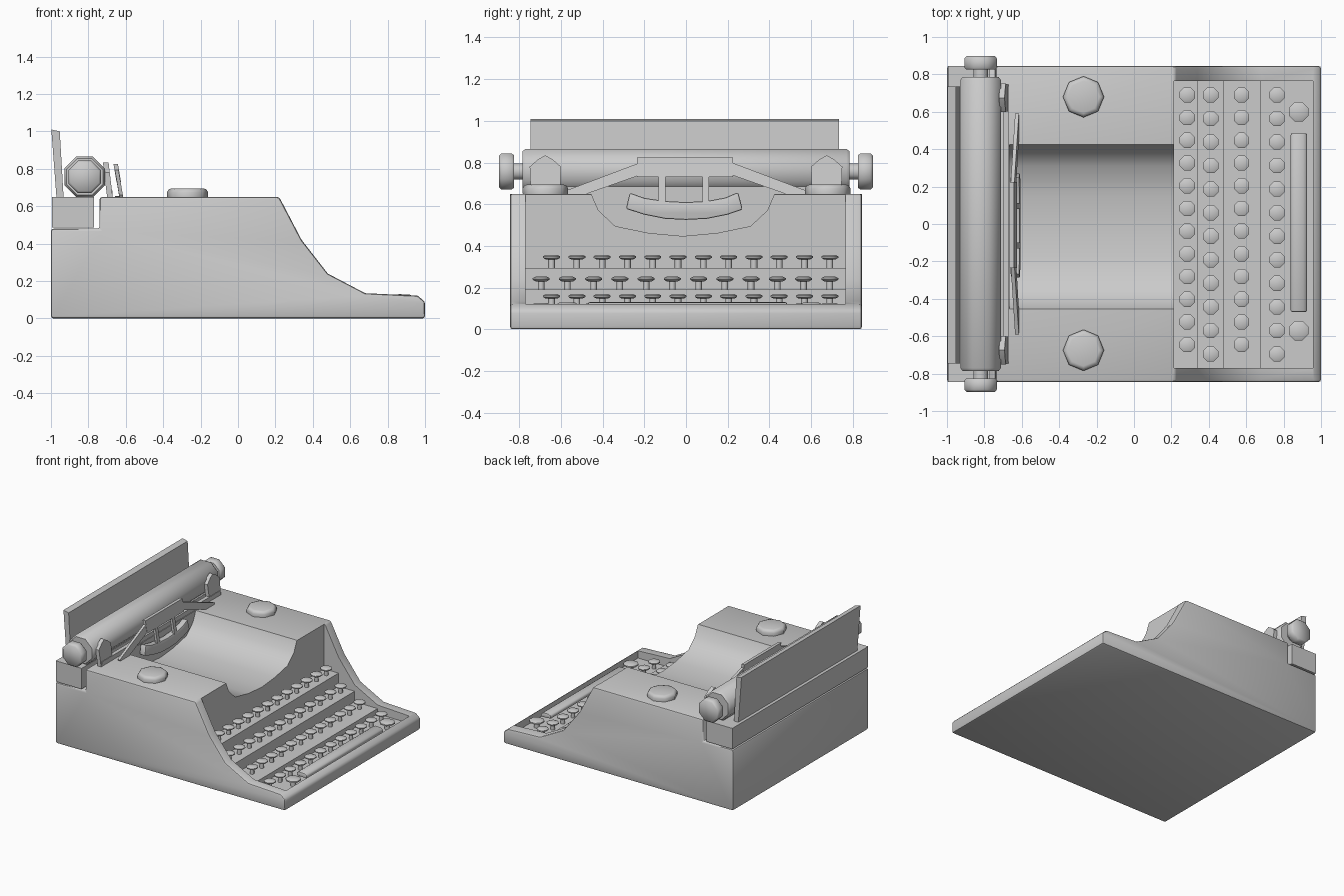
import bpy, bmesh
from math import cos, sin, pi, radians

if "Cube" in bpy.data.objects:
    bpy.data.objects.remove(bpy.data.objects["Cube"])


def finish(name, bm, angle=35, bevel=0):
    bmesh.ops.recalc_face_normals(bm, faces=bm.faces)
    mesh = bpy.data.meshes.new(name)
    bm.to_mesh(mesh)
    bm.free()
    ob = bpy.data.objects.new(name, mesh)
    bpy.context.collection.objects.link(ob)
    bpy.ops.object.select_all(action='DESELECT')
    ob.select_set(True)
    bpy.context.view_layer.objects.active = ob
    if bevel:
        m = ob.modifiers.new("bevel", 'BEVEL')
        m.width, m.segments = bevel, 2
        m.limit_method, m.angle_limit = 'ANGLE', radians(50)
        bpy.ops.object.modifier_apply(modifier=m.name)
    bpy.ops.object.shade_smooth_by_angle(angle=radians(angle))
    return ob


def add_prism(bm, pts, axis, a, b, lean=0):
    """Extrude a profile; pts are (x, z) along y, or (y, z) along x."""
    def at(p, d):
        x, y = (p[0], d) if axis == 'y' else (d, p[0])
        return bm.verts.new((x - lean * (p[1] - 0.65), y, p[1]))
    lo, hi = [at(p, a) for p in pts], [at(p, b) for p in pts]
    bm.faces.new(lo)
    bm.faces.new(hi[::-1])
    n = len(pts)
    for i in range(n):
        j = (i + 1) % n
        bm.faces.new((lo[i], lo[j], hi[j], hi[i]))


def prism(name, pts, axis, a, b, lean=0, bevel=0):
    bm = bmesh.new()
    add_prism(bm, pts, axis, a, b, lean)
    return finish(name, bm, bevel=bevel)


def add_lathe(bm, c, profile, axis='z', phase=0.0, n=8):
    """Revolve (radius, height) pairs about an axis through c."""
    rings = []
    for r, h in profile:
        ring = []
        for i in range(n):
            t = 2 * pi * i / n + phase
            u, v = r * cos(t), r * sin(t)
            o = (u, v, h) if axis == 'z' else (u, h, v)
            ring.append(bm.verts.new([c[k] + o[k] for k in range(3)]))
        rings.append(ring)
    for p, q in zip(rings, rings[1:]):
        for i in range(n):
            j = (i + 1) % n
            bm.faces.new((p[i], p[j], q[j], q[i]))
    bm.faces.new(rings[0])
    bm.faces.new(rings[-1])


def box(x0, x1, z0, z1):
    return [(x0, z0), (x1, z0), (x1, z1), (x0, z1)]


def cut(ob, cutter):
    m = ob.modifiers.new("cut", 'BOOLEAN')
    m.operation, m.solver, m.object = 'DIFFERENCE', 'EXACT', cutter
    bpy.context.view_layer.objects.active = ob
    bpy.ops.object.modifier_apply(modifier=m.name)
    bpy.data.objects.remove(cutter)


# Body shell: side profile, then keyboard well and type basket cut away
body = prism("body", [(-1, 0), (1, 0), (1, .09), (.96, .122), (.68, .135), (.48, .24),
                      (.34, .42), (.22, .65), (-.74, .65), (-.74, .48), (-1, .48)],
             'y', -.845, .845, bevel=.014)
cut(body, prism("well_cutter", [(.215, .295), (.34, .295), (.34, .19), (.48, .19), (.48, .107),
                                (.68, .107), (.68, .065), (.957, .065), (.957, .8), (.215, .8)],
                'y', -.77, .765))
cut(body, prism("basket_cutter", [(-.47, .7), (-.455, .65), (-.42, .57), (-.34, .495), (-.18, .462),
                                  (-.015, .447), (.15, .462), (.31, .495), (.39, .57),
                                  (.425, .65), (.44, .7)], 'x', -.665, .5))
bpy.ops.object.select_all(action='DESELECT')
body.select_set(True)
bpy.context.view_layer.objects.active = body
bpy.ops.object.shade_smooth_by_angle(angle=radians(35))

# Key rows: x, step height, last key y
for k, (x, z, end) in enumerate([(.285, .295, -.645), (.41, .19, -.695),
                                 (.575, .107, -.645), (.765, .065, -.695)]):
    bm = bmesh.new()
    for i in range(12):
        y = .69 + (end - .69) * i / 11
        add_lathe(bm, (x, y, z), [(.016, -.005), (.016, .045)])
        add_lathe(bm, (x, y, z), [(.03, .04), (.044, .048), (.044, .055), (.03, .062)], phase=pi / 8)
    finish(f"key_row_{k + 1}", bm, 50)

# Shift keys beside the space bar
bm = bmesh.new()
for y in (.6, -.57):
    add_lathe(bm, (.88, y, .06), [(.02, 0), (.02, .05)])
    add_lathe(bm, (.88, y, .06), [(.04, .042), (.056, .05), (.056, .06), (.04, .068)], phase=pi / 8)
finish("shift_keys", bm, 50)

# Space bar
prism("space_bar", [(.838, .095), (.925, .09), (.925, .115), (.905, .128), (.86, .13), (.838, .12)],
      'y', -.47, .485, bevel=.008)

# Ribbon spool covers
bm = bmesh.new()
for y in (-.675, .68):
    add_lathe(bm, (-.27, y, .645), [(.108, 0), (.11, .03), (.1, .045), (.085, .05)])
finish("spool_covers", bm, 50)

# Carriage base
prism("carriage_base", box(-.995, -.77, .487, .65), 'y', -.845, .845)

# Platen roller with shaft and end knobs
c = (-.82, 0, .757)
bm = bmesh.new()
add_lathe(bm, c, [(.105, -.785), (.117, -.77), (.117, .77), (.105, .785)], 'y', pi / 8)
finish("platen", bm, 50)
bm = bmesh.new()
add_lathe(bm, c, [(.042, -.84), (.042, .84)], 'y', pi / 8)
finish("platen_shaft", bm, 50)
bm = bmesh.new()
for s in (-1, 1):
    add_lathe(bm, c, [(.084, .825 * s), (.094, .837 * s), (.094, .885 * s), (.082, .898 * s)], 'y', pi / 8)
finish("platen_knobs", bm, 50)

# Paper rest leaning back behind the platen
prism("paper_rest", [(-.97, .64), (-.932, .64), (-.953, 1.0), (-.998, 1.01)], 'y', -.745, .735)

# Paper guide rail and end brackets
prism("guide_rail", box(-.7, -.67, .64, .685), 'y', -.735, .735)
bm = bmesh.new()
for s in (-1, 1):
    pts = [(.745, .65), (.75, .78), (.71, .815), (.675, .835), (.64, .815), (.6, .78), (.605, .65)]
    add_prism(bm, [(p * s, z) for p, z in pts], 'x', -.7, -.67, .12)
finish("paper_brackets", bm)

# Ribbon guide: raised crossbar with sloping wings
bm = bmesh.new()
add_prism(bm, box(-.235, .225, .73, .825), 'x', -.636, -.612, .17)
for s in (-1, 1):
    pts = [(.22, .8), (.59, .66), (.58, .645), (.49, .645), (.22, .74)]
    add_prism(bm, [(p * s, z) for p, z in pts], 'x', -.634, -.614, .17)
finish("ribbon_guide", bm)

# Two uprights joining guide and segment
bm = bmesh.new()
for y in (-.115, .095):
    add_prism(bm, box(y - .016, y + .016, .6, .74), 'x', -.635, -.615, .17)
finish("guide_uprights", bm)

# Curved type segment
top = [(-.27, .655), (-.2, .63), (-.1, .615), (0, .61), (.1, .615), (.19, .632), (.25, .658)]
low = [(.272, .575), (.2, .55), (.1, .53), (0, .525), (-.1, .53), (-.2, .55), (-.288, .578)]
prism("type_segment", top + low, 'x', -.66, -.612, .05, bevel=.008)
